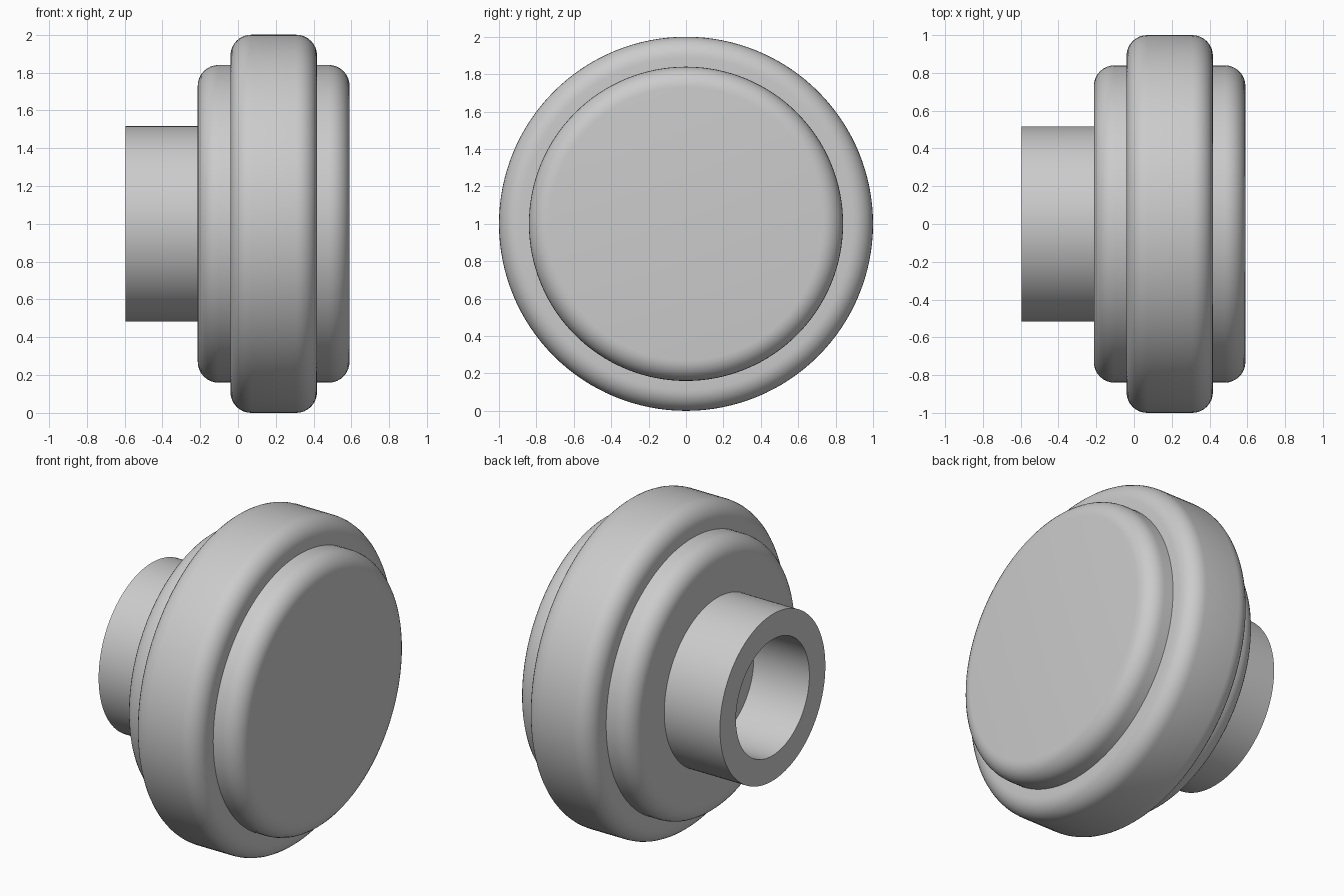
import bpy
import math

if "Cube" in bpy.data.objects:
    bpy.data.objects.remove(bpy.data.objects["Cube"], do_unlink=True)

SEGMENTS = 128
AXIS_HEIGHT = 1.0

grey = bpy.data.materials.new("plain grey")
grey.use_nodes = True
colour = (0.6, 0.6, 0.6, 1)
grey.diffuse_color = colour
grey.node_tree.nodes["Principled BSDF"].inputs["Base Color"].default_value = colour


def rounded_outer(x0, x1, radius, fillet, steps=8):
    """Profile of (x, radius) points across a band with two rounded outer edges."""
    points = []
    for cx, start in ((x0 + fillet, math.pi), (x1 - fillet, math.pi / 2)):
        for i in range(steps + 1):
            a = start - i / steps * math.pi / 2
            points.append((cx + fillet * math.cos(a),
                           radius - fillet + fillet * math.sin(a)))
    return points


def lathe(name, profile, closed=False, caps=False):
    """Revolve a profile about the horizontal x axis."""
    count = len(profile)
    verts, faces = [], []
    for s in range(SEGMENTS):
        a = 2 * math.pi * s / SEGMENTS
        verts += [(x, r * math.sin(a), AXIS_HEIGHT + r * math.cos(a))
                  for x, r in profile]
    for s in range(SEGMENTS):
        here, there = s * count, (s + 1) % SEGMENTS * count
        for i in range(count if closed else count - 1):
            j = (i + 1) % count
            faces.append((here + i, here + j, there + j, there + i))
    if caps:
        faces.append([s * count for s in range(SEGMENTS)])
        faces.append([s * count + count - 1 for s in reversed(range(SEGMENTS))])
    mesh = bpy.data.meshes.new(name)
    mesh.from_pydata(verts, [], faces)
    mesh.materials.append(grey)
    obj = bpy.data.objects.new(name, mesh)
    bpy.context.collection.objects.link(obj)

    # Consistent outward normals and smooth shading with crisp edges
    bpy.ops.object.select_all(action="DESELECT")
    obj.select_set(True)
    bpy.context.view_layer.objects.active = obj
    bpy.ops.object.mode_set(mode="EDIT")
    bpy.ops.mesh.select_all(action="SELECT")
    bpy.ops.mesh.normals_make_consistent(inside=False)
    bpy.ops.object.mode_set(mode="OBJECT")
    bpy.ops.object.shade_smooth_by_angle(angle=math.radians(30))
    return obj


# Thick disc forming the knob body
lathe("knob_body", rounded_outer(-0.213, 0.59, 0.84, 0.11), caps=True)

# Wider rounded grip ring around the body
ring = rounded_outer(-0.04, 0.418, 1.0, 0.11)
lathe("grip_ring", [(-0.04, 0.82)] + ring + [(0.418, 0.82)], closed=True)

# Hollow stem, bored through to the body
lathe("stem", [(-0.595, 0.36), (-0.595, 0.517), (-0.213, 0.517), (-0.213, 0.36)],
      closed=True)
